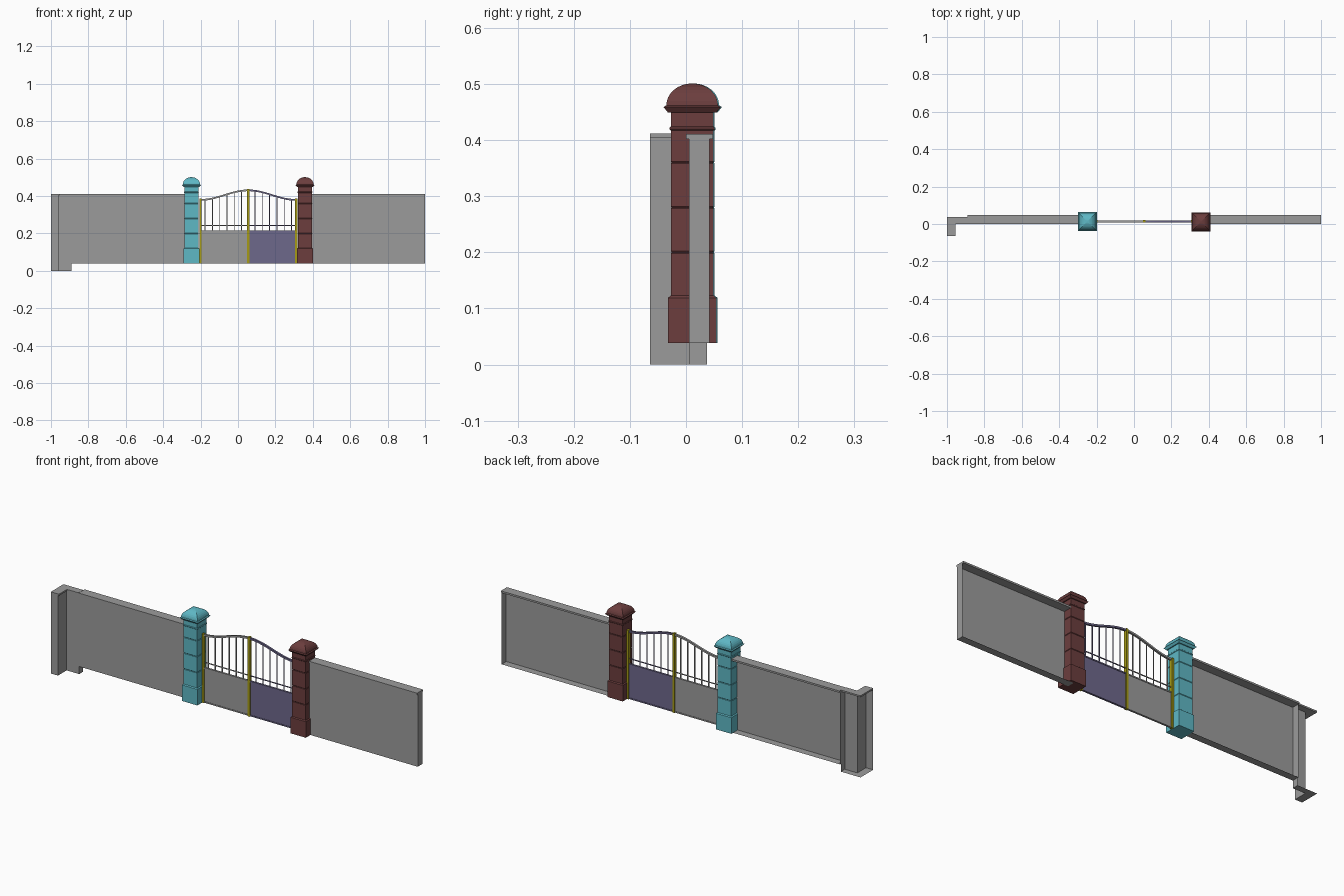
import bpy, bmesh, math
from mathutils import Vector

old = bpy.data.objects.get("Cube")
if old:
    bpy.data.objects.remove(old, do_unlink=True)


def material(name, rgb):
    m = bpy.data.materials.new(name)
    m.use_nodes = True
    m.diffuse_color = (*rgb, 1)
    m.node_tree.nodes["Principled BSDF"].inputs["Base Color"].default_value = (*rgb, 1)
    return m


grey = material("stone grey", (0.33, 0.33, 0.33))
cyan = material("pale cyan", (0.114, 0.48, 0.56))
maroon = material("dark maroon", (0.15, 0.048, 0.048))
violet = material("slate violet", (0.155, 0.138, 0.26))
yellow = material("mustard yellow", (0.38, 0.33, 0.008))


def finish(bm, name, mat):
    bmesh.ops.recalc_face_normals(bm, faces=bm.faces)
    me = bpy.data.meshes.new(name)
    bm.to_mesh(me)
    bm.free()
    me.materials.append(mat)
    ob = bpy.data.objects.new(name, me)
    bpy.context.collection.objects.link(ob)
    return ob


def add_box(bm, lo, hi):
    lo, hi = Vector(lo), Vector(hi)
    verts = bmesh.ops.create_cube(bm, size=1)["verts"]
    for v in verts:
        v.co = (lo + hi) / 2 + v.co * (hi - lo)


def box(name, mat, lo, hi):
    bm = bmesh.new()
    add_box(bm, lo, hi)
    return finish(bm, name, mat)


def at(path, z):
    return [Vector((x, y, z)) for x, y in path]


def strip(bm, a, b):
    # quads joining two matching point rows
    for i in range(len(a) - 1):
        bm.faces.new([bm.verts.new(p) for p in (a[i], a[i + 1], b[i + 1], b[i])])


def wall(name, front, back, z0, z1):
    # facing sheet with end returns and a bottom lip, open at the back
    bm = bmesh.new()
    strip(bm, at(front, z0), at(front, z1))
    strip(bm, at(front, z0), at(back, z0))
    for i in (0, -1):
        end = [front[i], back[i]]
        strip(bm, at(end, z0), at(end, z1))
    bmesh.ops.remove_doubles(bm, verts=bm.verts, dist=1e-5)
    finish(bm, name, grey)


def coping(name, front, back, z0, z1):
    # solid slab along the wall top
    bm = bmesh.new()
    f0, f1, b0, b1 = at(front, z0), at(front, z1), at(back, z0), at(back, z1)
    for a, b in ((f0, f1), (f1, b1), (b1, b0), (b0, f0)):
        strip(bm, a, b)
    for i in (0, -1):
        bm.faces.new([bm.verts.new(r[i]) for r in (f0, f1, b1, b0)])
    bmesh.ops.remove_doubles(bm, verts=bm.verts, dist=1e-5)
    finish(bm, name, grey)


# Straight walls
for side, x0, x1 in (("left", 0.375, 1.0), ("right", -0.89, -0.265)):
    wall(side + "_wall", [(x0, 0.005), (x1, 0.005)], [(x0, 0.042), (x1, 0.042)], 0.038, 0.402)
    coping(side + "_wall_coping", [(x0, 0), (x1, 0)], [(x0, 0.048), (x1, 0.048)], 0.402, 0.411)

# Corner return
corner_back = [(-1, -0.064), (-1, 0.037), (-0.89, 0.037)]
wall("corner_wall", [(-0.96, -0.064), (-0.96, 0.005), (-0.89, 0.005)], corner_back, 0, 0.404)
coping("corner_coping", [(-0.955, -0.064), (-0.955, 0), (-0.89, 0)], corner_back, 0.404, 0.412)


def pillar(name, mat, cx, cy):
    # square profile: half width and height, with grooved courses and a domed cap
    rings = [(0.043, 0.038), (0.043, 0.119), (0.038, 0.123)]
    for z in (0.2, 0.28, 0.36):
        rings += [(0.038, z - 0.002), (0.0365, z), (0.038, z + 0.002)]
    rings += [(0.038, 0.417), (0.04, 0.419), (0.04, 0.422), (0.038, 0.424),
              (0.038, 0.449), (0.043, 0.449), (0.051, 0.459), (0.046, 0.462)]
    steps = 8
    for i in range(1, steps):
        t = math.pi / 2 * i / steps
        rings.append((0.046 * math.cos(t), 0.462 + 0.039 * math.sin(t)))
    bm = bmesh.new()
    loops = []
    for h, z in rings:
        loops.append([bm.verts.new((cx + sx * h, cy + sy * h, z))
                      for sx, sy in ((-1, -1), (1, -1), (1, 1), (-1, 1))])
    for a, b in zip(loops, loops[1:]):
        for i in range(4):
            j = (i + 1) % 4
            bm.faces.new((a[i], a[j], b[j], b[i]))
    tip = bm.verts.new((cx, cy, 0.501))
    for i in range(4):
        bm.faces.new((loops[-1][i], loops[-1][(i + 1) % 4], tip))
    bm.faces.new(loops[0])
    finish(bm, name, mat)


pillar("right_pillar", cyan, -0.249, 0.013)
pillar("left_pillar", maroon, 0.358, 0.011)

# Gate
GY = 0.014
MID = 0.055


def rail_height(x):
    t = min(1, abs(x - MID) / 0.255)
    return 0.379 + 0.051 * (1 + math.cos(math.pi * t)) / 2


def gate_leaf(side, mat, s):
    # s is the direction from the centre post to the pillar
    xs = sorted((MID, MID + s * 0.255))
    box(side + "_gate_panel", mat, (xs[0], GY - 0.003, 0.04), (xs[1], GY + 0.003, 0.216))
    for z in (0.04, 0.211):
        box(side + "_gate_rail", mat, (xs[0], GY - 0.005, z), (xs[1], GY + 0.005, z + 0.006))
    box(side + "_gate_thin_rail", mat, (xs[0], GY - 0.002, 0.24), (xs[1], GY + 0.002, 0.244))
    # Upright bars
    bm = bmesh.new()
    for i in range(6):
        x = MID + s * (0.036 + 0.039 * i)
        add_box(bm, (x - 0.002, GY - 0.002, 0.214), (x + 0.002, GY + 0.002, rail_height(x)))
    finish(bm, side + "_gate_bars", mat)
    # Curved top rail
    bm = bmesh.new()
    n = 14
    rows = []
    for i in range(n + 1):
        x = MID + s * 0.255 * i / n
        z = rail_height(x)
        rows.append([bm.verts.new((x, GY + dy, z + dz)) for dy, dz in
                     ((-0.005, -0.004), (0.005, -0.004), (0.005, 0.005), (-0.005, 0.005))])
    for a, b in zip(rows, rows[1:]):
        for i in range(4):
            j = (i + 1) % 4
            bm.faces.new((a[i], a[j], b[j], b[i]))
    bm.faces.new(rows[0])
    bm.faces.new(rows[-1])
    finish(bm, side + "_gate_top_rail", mat)


gate_leaf("right", grey, -1)
gate_leaf("left", violet, 1)

# Gate posts
for name, x, top in (("right", -0.201, 0.386), ("centre", MID, 0.438), ("left", 0.311, 0.386)):
    box(name + "_gate_post", yellow, (x - 0.006, GY - 0.007, 0.038), (x + 0.006, GY + 0.007, top))
